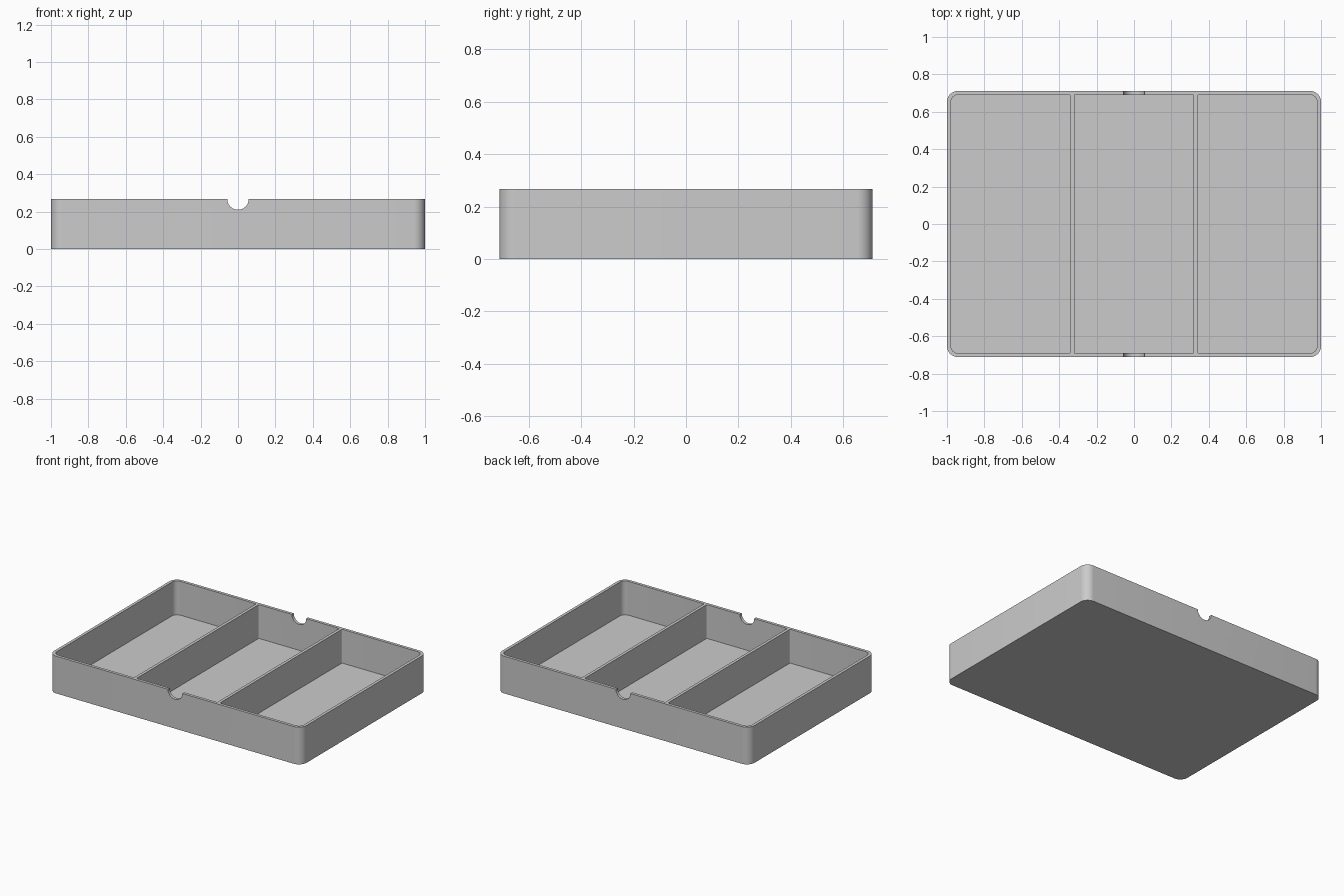
import bpy
import bmesh
from math import sin, cos, pi, radians

WIDTH, DEPTH, HEIGHT = 2.0, 1.424, 0.267
WALL, FLOOR = 0.021, 0.025
OUTER_R, INNER_R, DIVIDER_R = 0.06, 0.039, 0.008
NOTCH_R = 0.057
POCKETS = 3

cube = bpy.data.objects.get("Cube")
if cube:
    bpy.data.objects.remove(cube, do_unlink=True)

grey = bpy.data.materials.new("light grey plastic")
grey.use_nodes = True
color = (0.6, 0.6, 0.6, 1)
grey.diffuse_color = color
grey.node_tree.nodes["Principled BSDF"].inputs["Base Color"].default_value = color


def prism(name, outline, offset):
    """Extrude a closed outline along an offset into a solid."""
    bm = bmesh.new()
    base = bm.faces.new([bm.verts.new(p) for p in outline])
    extruded = bmesh.ops.extrude_face_region(bm, geom=[base], use_keep_orig=True)
    top = [v for v in extruded["geom"] if isinstance(v, bmesh.types.BMVert)]
    bmesh.ops.translate(bm, verts=top, vec=offset)
    bmesh.ops.recalc_face_normals(bm, faces=bm.faces)
    mesh = bpy.data.meshes.new(name)
    bm.to_mesh(mesh)
    bm.free()
    obj = bpy.data.objects.new(name, mesh)
    bpy.context.collection.objects.link(obj)
    mesh.materials.append(grey)
    return obj


def rounded_box(name, x0, x1, half_y, z0, z1, r_left, r_right, steps=10):
    """Upright box whose left and right corners have their own radius."""
    corners = [(x1, 1, r_right, 1), (x0, 1, r_left, -1),
               (x0, -1, r_left, -1), (x1, -1, r_right, 1)]
    outline = []
    for quarter, (x, side, r, out) in enumerate(corners):
        for i in range(steps + 1):
            a = (quarter + i / steps) * pi / 2
            outline.append((x - out * r + r * cos(a),
                            side * (half_y - r) + r * sin(a), z0))
    return prism(name, outline, (0, 0, z1 - z0))


# Solid body
tray = rounded_box("divided_tray", -WIDTH / 2, WIDTH / 2, DEPTH / 2,
                   0, HEIGHT, OUTER_R, OUTER_R)

# Equal compartments, leaving thin dividers between them
cutters = []
pocket_w = (WIDTH - (POCKETS + 1) * WALL) / POCKETS
for i in range(POCKETS):
    x0 = -WIDTH / 2 + WALL + i * (pocket_w + WALL)
    cutters.append(rounded_box(
        "pocket_cutter", x0, x0 + pocket_w, DEPTH / 2 - WALL, FLOOR, HEIGHT + 0.1,
        INNER_R if i == 0 else DIVIDER_R,
        INNER_R if i == POCKETS - 1 else DIVIDER_R))

# Round finger notches through the front and back walls
ring = [(NOTCH_R * cos(a), -DEPTH, HEIGHT + NOTCH_R * sin(a))
        for a in (2 * pi * i / 48 for i in range(48))]
cutters.append(prism("notch_cutter", ring, (0, 2 * DEPTH, 0)))

# Cut the body, then drop the cutters
bpy.context.view_layer.objects.active = tray
for cutter in cutters:
    cutter.hide_render = True
    mod = tray.modifiers.new("cut", "BOOLEAN")
    mod.operation = "DIFFERENCE"
    mod.solver = "EXACT"
    mod.object = cutter
    bpy.ops.object.modifier_apply(modifier=mod.name)
for cutter in cutters:
    bpy.data.objects.remove(cutter, do_unlink=True)

# Smooth rounded corners, crisp rims
bpy.ops.object.select_all(action="DESELECT")
tray.select_set(True)
bpy.ops.object.shade_smooth_by_angle(angle=radians(30))
